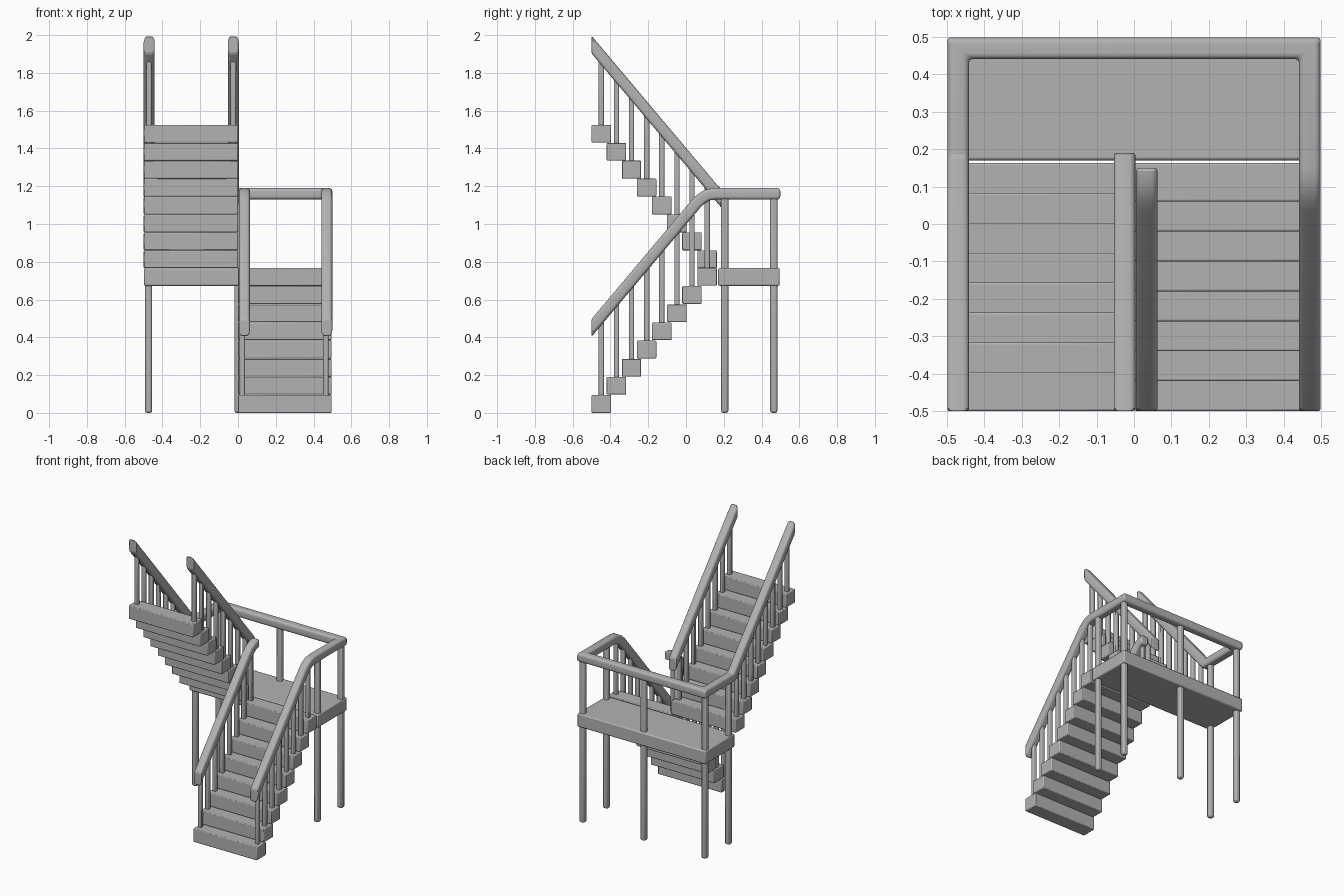
import bpy, bmesh, math
from mathutils import Vector

cube = bpy.data.objects.get("Cube")
if cube:
    bpy.data.objects.remove(cube, do_unlink=True)

grey = bpy.data.materials.new("plain_grey")
grey.use_nodes = True
grey.diffuse_color = (0.45, 0.45, 0.45, 1)
grey.node_tree.nodes["Principled BSDF"].inputs["Base Color"].default_value = grey.diffuse_color


def finish(name, bm, bevel, segments=2):
    """Turn a bmesh into a bevelled, smooth shaded object."""
    bmesh.ops.recalc_face_normals(bm, faces=bm.faces)
    mesh = bpy.data.meshes.new(name)
    bm.to_mesh(mesh)
    bm.free()
    mesh.materials.append(grey)
    obj = bpy.data.objects.new(name, mesh)
    bpy.context.collection.objects.link(obj)
    mod = obj.modifiers.new("soft_edges", "BEVEL")
    mod.width, mod.segments = bevel, segments
    mod.limit_method, mod.angle_limit = "ANGLE", math.radians(40)
    bpy.ops.object.select_all(action="DESELECT")
    obj.select_set(True)
    bpy.context.view_layer.objects.active = obj
    bpy.ops.object.shade_smooth_by_angle(angle=math.radians(40))
    return obj


def box(name, x, y, z, bevel):
    """Box from (min, max) pairs."""
    bm = bmesh.new()
    bmesh.ops.create_cube(bm, size=1)
    for v in bm.verts:
        v.co = [(lo + hi) / 2 + c * (hi - lo) for c, (lo, hi) in zip(v.co, (x, y, z))]
    return finish(name, bm, bevel)


def post(name, x, y, bottom, top, width, bevel):
    h = width / 2
    return box(name, (x - h, x + h), (y - h, y + h), (bottom, top), bevel)


def rail(name, points):
    """Sweep a rounded section along the path, mitred at bends, ends cut upright."""
    pts = [Vector(p) for p in points]
    dirs = [(b - a).normalized() for a, b in zip(pts, pts[1:])]
    w, h, r = 0.029, 0.047, 0.016
    ring = []
    for corner, (sx, sz) in enumerate(((1, 1), (-1, 1), (-1, -1), (1, -1))):
        for k in range(5):
            a = math.radians(90 * corner + 22.5 * k)
            ring.append(pts[0] + Vector((sx * (w - r) + r * math.cos(a), 0,
                                         (sz * (h - r * 1.6)) + r * 1.6 * math.sin(a))))
    bm = bmesh.new()
    rings = [[bm.verts.new(p) for p in ring]]
    for i, d in enumerate(dirs):
        c = pts[i + 1]
        n = d + dirs[i + 1] if i + 1 < len(dirs) else Vector((0, 1, 0))
        ring = [p + d * ((c - p).dot(n) / d.dot(n)) for p in ring]
        rings.append([bm.verts.new(p) for p in ring])
    count = len(ring)
    for a, b in zip(rings, rings[1:]):
        for k in range(count):
            j = (k + 1) % count
            bm.faces.new((a[k], a[j], b[j], b[k]))
    bm.faces.new(rings[0])
    bm.faces.new(rings[-1])
    return finish(name, bm, 0.008)


# Shared layout
STEPS, RUN, RISE = 8, 0.08, 0.0955
FRONT, SLOPE = -0.5, 1.188
DECK_BOTTOM, DECK_TOP, RAIL_Z = 0.673, 0.766, 1.16


def lower_rail_z(y):
    return min(RAIL_Z, 0.45 + SLOPE * (y - FRONT))


def upper_rail_z(y):
    return 1.95 - SLOPE * (y - FRONT)


# Landing and its posts
box("landing", (-0.498, 0.498), (0.17, 0.496), (DECK_BOTTOM, DECK_TOP), 0.008)
for x, y in ((-0.473, 0.205), (0.473, 0.205), (-0.473, 0.465), (0.473, 0.465), (0, 0.465)):
    post("landing_post", x, y, 0, RAIL_Z, 0.038, 0.011)

# Two flights of steps with balusters
for i in range(STEPS):
    y = FRONT + RUN * i
    z = 0.0962 * i
    box("lower_step", (0.001, 0.496), (y, y + 0.103), (z, z + 0.094), 0.005)
    for x in (0.023, 0.465):
        post("lower_baluster", x, y + 0.052, z + 0.08, lower_rail_z(y + 0.052), 0.028, 0.007)

    y = 0.06 - RUN * i
    z = DECK_TOP + 0.095 * i
    box("upper_step", (-0.499, 0), (y, y + 0.103), (z, z + 0.094), 0.005)
    for x in (-0.471, -0.025):
        post("upper_baluster", x, y + 0.052, z + 0.08, upper_rail_z(y + 0.052), 0.028, 0.007)


# Handrails
def lower_path(x):
    """Rising path of the lower flight with an eased bend at the top."""
    return [(x, FRONT, 0.45), (x, 0.055, lower_rail_z(0.055)),
            (x, 0.085, 1.137), (x, 0.115, 1.154), (x, 0.15, RAIL_Z)]


turn = FRONT + (1.95 - RAIL_Z) / SLOPE
outer = [(-0.47, FRONT, 1.95), (-0.47, turn, RAIL_Z), (-0.47, 0.47, RAIL_Z), (0.47, 0.47, RAIL_Z)]
rail("outer_handrail", outer + lower_path(0.47)[::-1])
rail("upper_inner_handrail", [(-0.025, FRONT, 1.95), (-0.025, 0.19, upper_rail_z(0.19))])
rail("lower_inner_handrail", lower_path(0.034))
